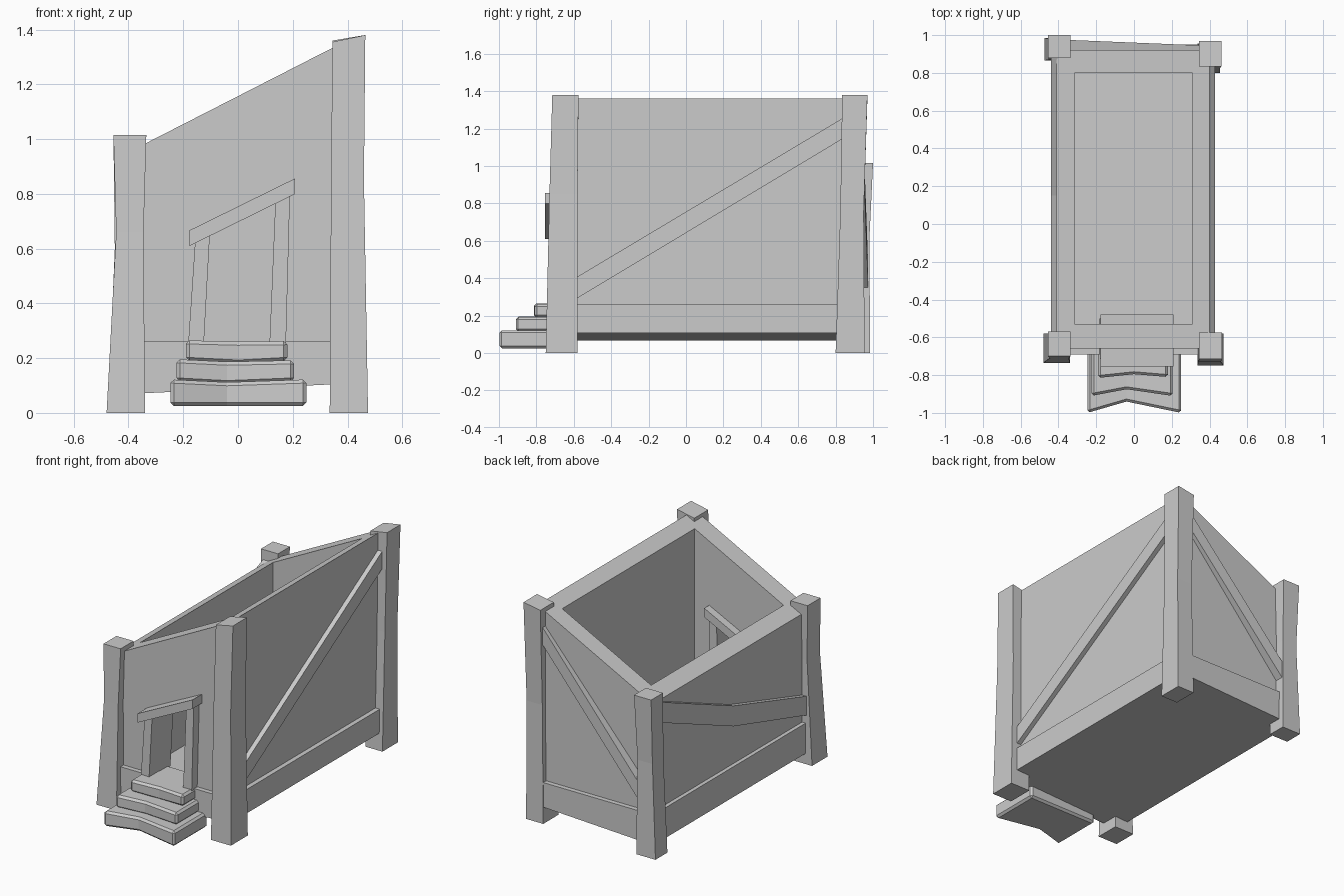
import bpy, bmesh

if "Cube" in bpy.data.objects:
    bpy.data.objects.remove(bpy.data.objects["Cube"])


def loft(name, rings):
    """Closed low-poly solid through a list of four-point rings."""
    bm = bmesh.new()
    vs = [[bm.verts.new(p) for p in r] for r in rings]
    for a, b in zip(vs, vs[1:]):
        for i in range(4):
            j = (i + 1) % 4
            bm.faces.new((a[i], a[j], b[j], b[i]))
    bm.faces.new(vs[0][::-1])
    bm.faces.new(vs[-1])
    bmesh.ops.recalc_face_normals(bm, faces=bm.faces)
    me = bpy.data.meshes.new(name)
    bm.to_mesh(me)
    bm.free()
    ob = bpy.data.objects.new(name, me)
    bpy.context.collection.objects.link(ob)
    return ob


def zring(x0, x1, y0, y1, zl, zr):
    """Level ring whose left and right sides can differ in height."""
    return [(x0, y0, zl), (x1, y0, zr), (x1, y1, zr), (x0, y1, zl)]


def apply(ob, kind, **settings):
    m = ob.modifiers.new(kind, kind)
    for k, v in settings.items():
        setattr(m, k, v)
    bpy.context.view_layer.objects.active = ob
    bpy.ops.object.modifier_apply(modifier=m.name)


def under(x):
    return 0.088 + 0.047 * x


def roof(x):
    return 1.157 + 0.511 * x


# Walls with sloping top, and the wider sill band around their foot
walls = loft("walls", [
    zring(-0.41, 0.40, -0.66, 0.92, under(-0.41) + 0.03, under(0.4) + 0.03),
    zring(-0.41, 0.40, -0.66, 0.92, roof(-0.41), roof(0.40))])
sill = loft("sill_band", [
    zring(-0.435, 0.43, -0.69, 0.95, under(-0.435), under(0.43)),
    zring(-0.435, 0.43, -0.69, 0.95, 0.26, 0.26)])

# Hollow interior and leaning doorway
cavity = loft("cavity_cutter", [
    zring(-0.315, 0.31, -0.53, 0.80, under(-0.315) + 0.1, under(0.31) + 0.1),
    zring(-0.315, 0.31, -0.53, 0.80, 1.6, 1.6)])
door = loft("door_cutter", [
    zring(-0.15, 0.145, -0.85, -0.45, 0.255, 0.255),
    zring(-0.13, 0.162, -0.85, -0.45, 0.66, 0.80)])
for ob, cutters in ((walls, (cavity, door)), (sill, (cavity,))):
    for c in cutters:
        apply(ob, 'BOOLEAN', operation='DIFFERENCE', object=c, solver='EXACT')
for c in (cavity, door):
    bpy.data.objects.remove(c)

# Crooked corner posts: rings at foot, waist and top
posts = {
    "front_left_post": [
        (-0.48, -0.34, -0.735, -0.58, 0, 0),
        (-0.445, -0.345, -0.71, -0.58, 0.66, 0.66),
        (-0.455, -0.335, -0.70, -0.57, 1.015, 1.015)],
    "front_right_post": [
        (0.335, 0.475, -0.75, -0.58, 0, 0),
        (0.34, 0.46, -0.73, -0.58, 0.85, 0.85),
        (0.345, 0.465, -0.715, -0.575, 1.355, 1.38)],
    "back_right_post": [
        (0.335, 0.455, 0.80, 0.955, 0, 0),
        (0.345, 0.455, 0.825, 0.95, 0.75, 0.75),
        (0.345, 0.463, 0.835, 0.97, 1.36, 1.38)],
    "back_left_post": [
        (-0.475, -0.34, 0.865, 0.985, 0, 0),
        (-0.45, -0.345, 0.87, 0.98, 0.6, 0.6),
        (-0.455, -0.335, 0.88, 1.0, 1.015, 1.015)],
}
for name, rings in posts.items():
    loft(name, [zring(*r) for r in rings])


# Diagonal braces: (y, bottom z, top z) along the sides, x along the back
def side_brace(name, inner, outer, stations):
    loft(name, [[(inner, y, a), (outer, y, a), (outer, y, b), (inner, y, b)]
                for y, a, b in stations])


side_brace("right_brace", 0.38, 0.43, [(-0.62, 0.27, 0.385), (0.87, 1.165, 1.275)])
side_brace("left_brace", -0.39, -0.44,
           [(-0.62, 0.30, 0.42), (0.15, 0.52, 0.65), (0.90, 0.83, 0.96)])
loft("back_brace", [[(x, 0.9, a), (x, y, a), (x, y, b), (x, 0.9, b)]
                    for x, y, a, b in ((-0.36, 0.975, 0.33, 0.44),
                                       (0.37, 0.945, 1.16, 1.27))])

# Door frame: two leaning jambs under a tilted lintel
loft("left_jamb", [zring(-0.182, -0.125, -0.715, -0.50, 0.25, 0.25),
                   zring(-0.155, -0.102, -0.715, -0.50, 0.65, 0.67)])
loft("right_jamb", [zring(0.115, 0.175, -0.715, -0.50, 0.25, 0.25),
                    zring(0.137, 0.19, -0.715, -0.50, 0.78, 0.81)])
loft("lintel", [[(x, -0.755, a), (x, -0.48, a), (x, -0.48, a + 0.057), (x, -0.755, a + 0.057)]
                for x in (-0.178, 0.208) for a in (0.697 + 0.492 * x,)])

# Worn steps, dipped in the middle: (y, bottom z, top z) at left, middle, right
steps = [
    ("lower_step", (-0.247, -0.04, 0.25), -0.66,
     [(-1.0, 0.025, 0.122), (-0.94, 0.025, 0.112), (-1.0, 0.025, 0.122)]),
    ("middle_step", (-0.225, -0.04, 0.205), -0.66,
     [(-0.91, 0.115, 0.196), (-0.875, 0.105, 0.187), (-0.91, 0.115, 0.192)]),
    ("upper_step", (-0.19, 0.0, 0.18), -0.60,
     [(-0.815, 0.19, 0.265), (-0.795, 0.18, 0.26), (-0.81, 0.19, 0.262)]),
]
for name, xs, back, stations in steps:
    ob = loft(name, [[(x, y, a), (x, back, a), (x, back, b), (x, y, b)]
                     for x, (y, a, b) in zip(xs, stations)])
    apply(ob, 'BEVEL', width=0.013, segments=1, limit_method='ANGLE', angle_limit=0.8)
